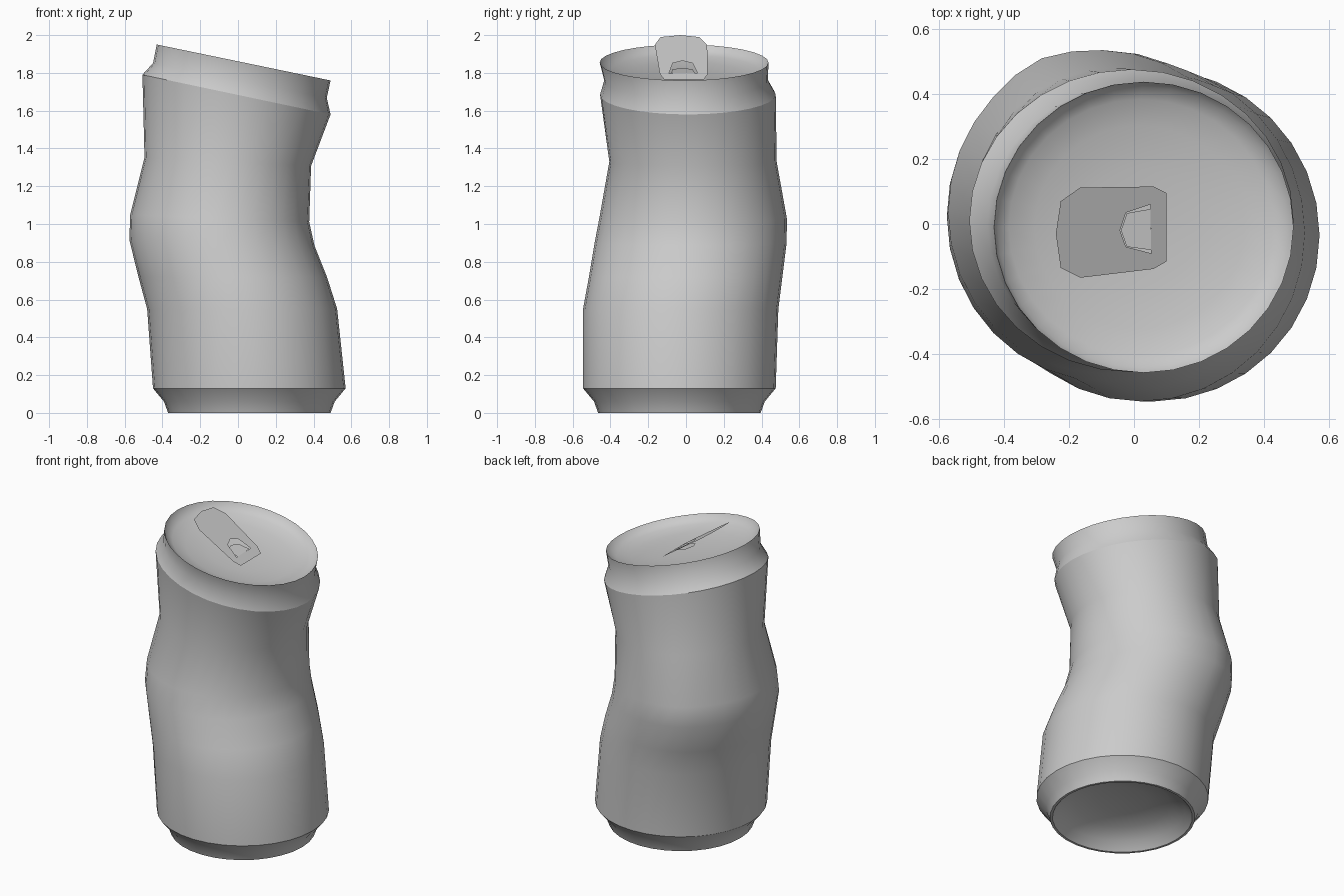
import bpy, bmesh, math

if "Cube" in bpy.data.objects:
    bpy.data.objects.remove(bpy.data.objects["Cube"])

SEG = 32


def ring(bm, cx, cy, cz, rx, ry, slope, bump=0.0):
    """Tilted ellipse, optionally pushed out at the back-left dent ridge."""
    out = []
    for i in range(SEG):
        a = 2 * math.pi * i / SEG
        k = 1 + bump * math.exp(-((a - math.radians(114)) / 0.25) ** 2)
        x = rx * k * math.cos(a)
        out.append(bm.verts.new((cx + x, cy + ry * k * math.sin(a), cz - slope * x)))
    return out


def loft(name, rings, sharp=(), cap_start=None, cap_end=None):
    bm = bmesh.new()
    rs = [ring(bm, *r) for r in rings]
    for a, b in zip(rs, rs[1:]):
        for i in range(SEG):
            j = (i + 1) % SEG
            bm.faces.new((a[i], a[j], b[j], b[i]))
    for co, r in ((cap_start, rs[0]), (cap_end, rs[-1])):
        if co:
            c = bm.verts.new(co)
            for i in range(SEG):
                bm.faces.new((r[i], r[(i + 1) % SEG], c))
    bmesh.ops.recalc_face_normals(bm, faces=bm.faces[:])
    for f in bm.faces:
        f.smooth = True
    for s in sharp:
        r = rs[s]
        for i in range(SEG):
            e = bm.edges.get((r[i], r[(i + 1) % SEG]))
            e.smooth = False
    return finish(name, bm)


def finish(name, bm):
    me = bpy.data.meshes.new(name)
    bm.to_mesh(me)
    bm.free()
    ob = bpy.data.objects.new(name, me)
    bpy.context.collection.objects.link(ob)
    return ob


T = 0.207  # lid tilt


def lid_ring(s, d):
    """Ring of the dished lid: s = share of rim radius, d = depth below rim."""
    return (0.03 - d * T, -0.01, 1.855 - d, 0.46 * s, 0.447 * s, T)


# Crumpled can: domed base, bent wall, tilted neck and dished lid in one skin
base = (0.06, -0.035)
loft("can_body", [
    (*base, 0.12, 0.15, 0.15, 0),
    (*base, 0.095, 0.28, 0.28, 0),
    (*base, 0.05, 0.37, 0.37, 0),
    (*base, 0.0, 0.415, 0.415, 0),
    (*base, 0.0, 0.43, 0.43, 0),
    (*base, 0.06, 0.452, 0.452, 0),
    (*base, 0.13, 0.51, 0.51, 0),
    (0.022, -0.028, 0.55, 0.503, 0.517, 0),
    (-0.028, -0.002, 0.72, 0.499, 0.512, 0, 0.01),
    (-0.085, 0.024, 0.90, 0.49, 0.508, 0.03, 0.03),
    (-0.097, 0.037, 1.03, 0.474, 0.496, 0.04, 0.03),
    (-0.054, 0.037, 1.33, 0.441, 0.443, 0.05),
    (-0.008, 0.01, 1.685, 0.498, 0.465, 0.211),
    (0.01, 0.0, 1.76, 0.46, 0.433, 0.2),
    lid_ring(1, 0),
    lid_ring(0.965, 0.025),
    lid_ring(0.88, 0.045),
    lid_ring(0.7, 0.065),
    lid_ring(0.4, 0.08),
], sharp=(3, 4, 6, 12, 14), cap_start=(*base, 0.125),
    cap_end=(0.013, -0.01, 1.77))


# Raised pull tab: flat sheet with a window
def tab_z(x):
    return 2.0 - 0.69 * (x + 0.24)


outer = [(-0.24, -0.03), (-0.225, 0.07), (-0.165, 0.112), (0.06, 0.115),
         (0.1, 0.095), (0.1, -0.115), (0.06, -0.138), (-0.165, -0.165),
         (-0.225, -0.135)]
hole = [(-0.043, -0.02), (-0.025, 0.035), (0.05, 0.06),
        (0.053, -0.09), (-0.025, -0.07)]
bm = bmesh.new()
edges = []
for loop in (outer, hole):
    vs = [bm.verts.new((x, y, 0)) for x, y in loop]
    edges += [bm.edges.new((vs[i - 1], vs[i])) for i in range(len(vs))]
bmesh.ops.triangle_fill(bm, edges=edges, use_beauty=True, use_dissolve=False,
                        normal=(0, 0, 1))
for v in bm.verts:
    v.co.z = tab_z(v.co.x)
finish("pull_tab", bm)

# Tongue folded down from the window, lying along the lid
bm = bmesh.new()
bm.faces.new([bm.verts.new(p) for p in (
    (0.053, -0.08, 1.798), (0.05, 0.046, 1.80),
    (-0.022, 0.033, 1.82), (-0.04, -0.02, 1.825), (-0.022, -0.07, 1.82))])
finish("tab_tongue", bm)
